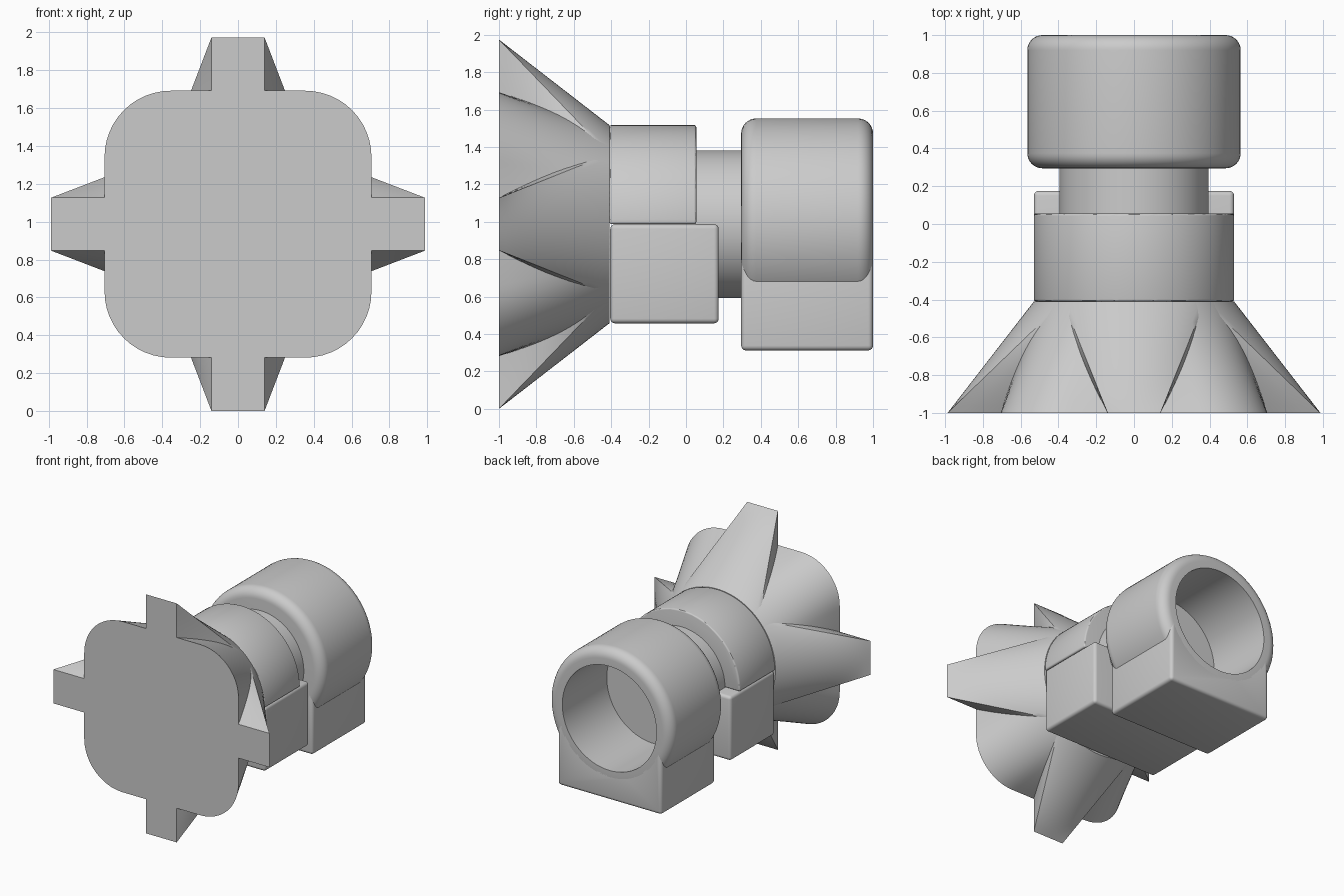
import bpy
import bmesh
from math import sin, cos, pi, radians
from mathutils import Matrix, Vector

if "Cube" in bpy.data.objects:
    bpy.data.objects.remove(bpy.data.objects["Cube"], do_unlink=True)

C = 0.987          # height of the long axis
BODY_R = 0.53      # clamp radius
NECK_Y = -0.41     # back end of the flared mount

grey = bpy.data.materials.new("plain_grey")
grey.use_nodes = True
grey.diffuse_color = (0.6, 0.6, 0.6, 1)
grey.node_tree.nodes["Principled BSDF"].inputs["Base Color"].default_value = (0.6, 0.6, 0.6, 1)


def finish(name, bm, bevel=0, segments=4):
    bmesh.ops.remove_doubles(bm, verts=bm.verts, dist=1e-5)
    bmesh.ops.recalc_face_normals(bm, faces=bm.faces)
    mesh = bpy.data.meshes.new(name)
    bm.to_mesh(mesh)
    bm.free()
    mesh.materials.append(grey)
    ob = bpy.data.objects.new(name, mesh)
    ob.location.z = C
    bpy.context.collection.objects.link(ob)
    bpy.ops.object.select_all(action="DESELECT")
    ob.select_set(True)
    bpy.context.view_layer.objects.active = ob
    if bevel:
        mod = ob.modifiers.new("Soft edges", "BEVEL")
        mod.width = bevel
        mod.segments = segments
        mod.limit_method = "ANGLE"
        mod.angle_limit = radians(40)
        bpy.ops.object.modifier_apply(modifier=mod.name)
    bpy.ops.object.shade_smooth_by_angle(angle=radians(30))
    return ob


def arc(r, a0, a1, n):
    return [(r * cos(radians(a0 + (a1 - a0) * i / n)),
             r * sin(radians(a0 + (a1 - a0) * i / n))) for i in range(n + 1)]


def loft(name, start, end, y0, y1, steps):
    """Straight loft between two matching (x, z) sections, capped."""
    bm = bmesh.new()
    rings = []
    for k in range(steps + 1):
        t = k / steps
        rings.append([bm.verts.new((a[0] + (b[0] - a[0]) * t, y0 + (y1 - y0) * t,
                                    a[1] + (b[1] - a[1]) * t)) for a, b in zip(start, end)])
    n = len(start)
    for p, q in zip(rings, rings[1:]):
        for i in range(n):
            j = (i + 1) % n
            bm.faces.new((p[i], p[j], q[j], q[i]))
    bm.faces.new(rings[0])
    bm.faces.new(rings[-1])
    return bm


def lathe(profile, segments=96):
    """Revolve (radius, y) points about the long axis."""
    bm = bmesh.new()
    verts = [bm.verts.new((r, y, 0)) for r, y in profile]
    edges = [bm.edges.new(pair) for pair in zip(verts, verts[1:])]
    bmesh.ops.spin(bm, geom=verts + edges, cent=(0, 0, 0), axis=(0, 1, 0),
                   angle=2 * pi, steps=segments, use_merge=True)
    return bm


# Flared mount: a rounded square blending into the round body
half, fillet, n = 0.705, 0.35, 12
flat = half - fillet
split = 25.5       # share of each quadrant taken by half a straight side
square, circle = [], []
for q in range(4):
    turn = Matrix.Rotation(q * pi / 2, 2)
    pts = [(half, flat * i / n) for i in range(n)]
    angles = [split * i / n for i in range(n)]
    pts += [(flat + x, flat + z) for x, z in arc(fillet, 0, 90, n)]
    angles += [split + (90 - 2 * split) * i / n for i in range(n + 1)]
    pts += [(flat * (1 - i / n), half) for i in range(1, n)]
    angles += [90 - split * (1 - i / n) for i in range(1, n)]
    square += [turn @ Vector(p) for p in pts]
    circle += [turn @ Vector((BODY_R * cos(radians(a)), BODY_R * sin(radians(a)))) for a in angles]
finish("flared_mount", loft("flared_mount", square, circle, -1, NECK_Y, 12))

# Crossed fins: flat bars whose corners blend into the body at 45 degrees
for name, hx, hz in (("upright_fin", 0.14, 0.987), ("level_fin", 0.987, 0.14)):
    corners = [(hx, -hz), (hx, hz), (-hx, hz), (-hx, -hz)]
    bar, ring = [], []
    for s in range(4):
        a, b = Vector(corners[s]), Vector(corners[(s + 1) % 4])
        bar += [a.lerp(b, i / 24) for i in range(24)]
        ring += arc(BODY_R, -45 + 90 * s, 45 + 90 * s, 24)[:-1]
    finish(name, loft(name, bar, ring, -1, NECK_Y, 16))

# Clamp: half-round cap over a longer square block
finish("clamp_cap", loft("clamp_cap", *[arc(BODY_R, 0, 180, 64)] * 2, NECK_Y, 0.055, 1),
       bevel=0.012, segments=3)
block = [(-BODY_R, -BODY_R), (BODY_R, -BODY_R), (BODY_R, 0), (-BODY_R, 0)]
finish("clamp_block", loft("clamp_block", block, block, NECK_Y + 0.005, 0.175, 1), bevel=0.025)

# Neck
finish("neck", lathe([(0, -0.3), (0.395, -0.3), (0.395, 0.35), (0, 0.35)]))

# Rear housing: round shell with rolled rims and a deep blind bore
R, roll, bore = 0.565, 0.08, 0.43
front, back = 0.295, 1.0
shell = [(0, front)]
shell += [(R - roll + x, front + roll + y) for x, y in arc(roll, -90, 0, 8)]
shell += [(R - roll + x, back - roll + y) for x, y in arc(roll, 0, 90, 8)]
shell += [(bore, back), (bore, 0.42), (0, 0.42)]
finish("rear_housing", lathe(shell))

# Foot under the housing, hollowed on top to clear the bore
w, low = 0.475, -0.675
saddle = arc(0.45, -20, -160, 40)
top = saddle[0][1]
foot = [(w, top)] + saddle + [(-w, top), (-w, low), (w, low)]
finish("housing_foot", loft("housing_foot", foot, foot, front, back, 1), bevel=0.04)
